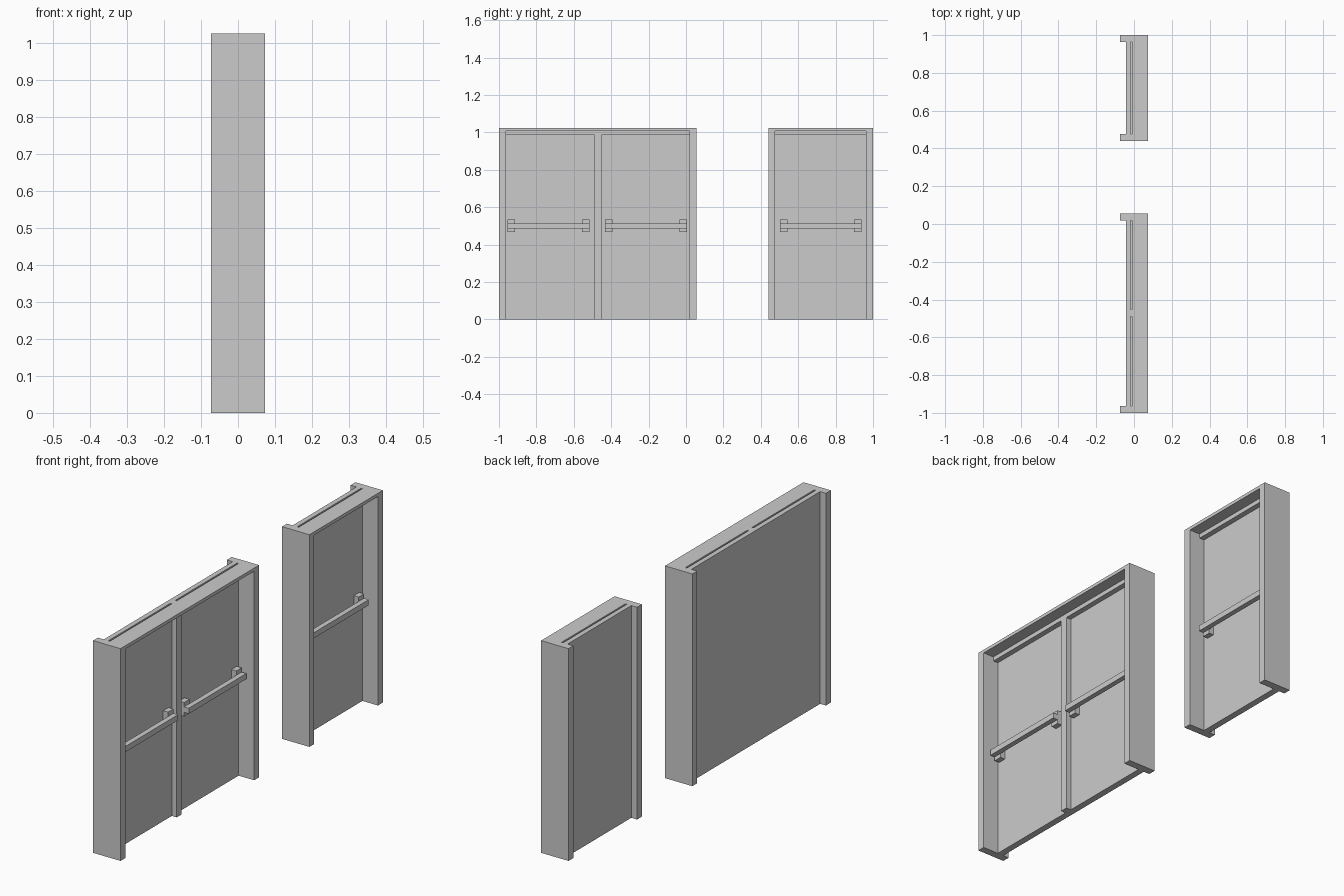
import bpy

old = bpy.data.objects.get("Cube")
if old:
    bpy.data.objects.remove(old, do_unlink=True)

grey = bpy.data.materials.new("light grey")
grey.use_nodes = True
COLOUR = (0.6, 0.6, 0.6, 1)
grey.diffuse_color = COLOUR
grey.node_tree.nodes["Principled BSDF"].inputs["Base Color"].default_value = COLOUR


def box(name, x, y, z):
    """Add a box spanning the (low, high) range on each axis."""
    spans = (x, y, z)
    bpy.ops.mesh.primitive_cube_add(size=1, location=[(a + b) / 2 for a, b in spans])
    ob = bpy.context.object
    ob.name = name
    ob.scale = [b - a for a, b in spans]
    bpy.ops.object.transform_apply(location=False, rotation=False, scale=True)
    ob.data.materials.append(grey)
    return ob


HEIGHT = 1.024
HEAD_BOTTOM = 1.008     # underside of the head
STOP_BOTTOM = 0.987     # underside of the stop rail
DEPTH = 0.073           # half depth of the frame
BACK, SLOT, FACE, STOP = -0.042, -0.018, -0.01, 0.016


def push_bar(name, y0, y1):
    """Crash bar held by a bracket at each end."""
    for side, (a, b) in (("right", (y0, y0 + 0.041)), ("left", (y1 - 0.041, y1))):
        box(f"{name}_{side}_bracket", (FACE, STOP), (a, b), (0.466, 0.533))
    box(f"{name}_push_bar", (STOP, 0.041), (y0, y1), (0.485, 0.512))


def doorway(name, y0, y1, bars, mullion=None):
    inner0, inner1 = y0 + 0.037, y1 - 0.037
    # Frame
    box(f"{name}_right_jamb", (-DEPTH, DEPTH), (y0, inner0), (0, HEIGHT))
    box(f"{name}_left_jamb", (-DEPTH, DEPTH), (inner1, y1), (0, HEIGHT))
    box(f"{name}_head", (FACE, DEPTH), (inner0, inner1), (HEAD_BOTTOM, HEIGHT))
    box(f"{name}_stop_rail", (FACE, STOP), (inner0, inner1), (STOP_BOTTOM, HEAD_BOTTOM))
    # Door skin, with leaves in front that leave a slot open at the top
    box(f"{name}_back_panel", (BACK, SLOT), (inner0, inner1), (0, HEIGHT))
    edges = [inner0, inner1]
    if mullion:
        m0, m1 = mullion
        box(f"{name}_mullion", (FACE, STOP), mullion, (0, STOP_BOTTOM))
        box(f"{name}_mullion_core", (SLOT, FACE), mullion, (0, HEIGHT))
        edges = [inner0, m0, m1, inner1]
    for i, (a, b) in enumerate(zip(edges[::2], edges[1::2]), 1):
        box(f"{name}_leaf_{i}", (SLOT, FACE), (a, b), (0, 0.995))
    # Hardware
    for i, (a, b) in enumerate(bars, 1):
        push_bar(f"{name}_{i}", a, b)


doorway("double_door", -1, 0.056, [(-0.954, -0.515), (-0.434, 0.005)], (-0.49, -0.453))
doorway("single_door", 0.44, 1, [(0.502, 0.938)])
